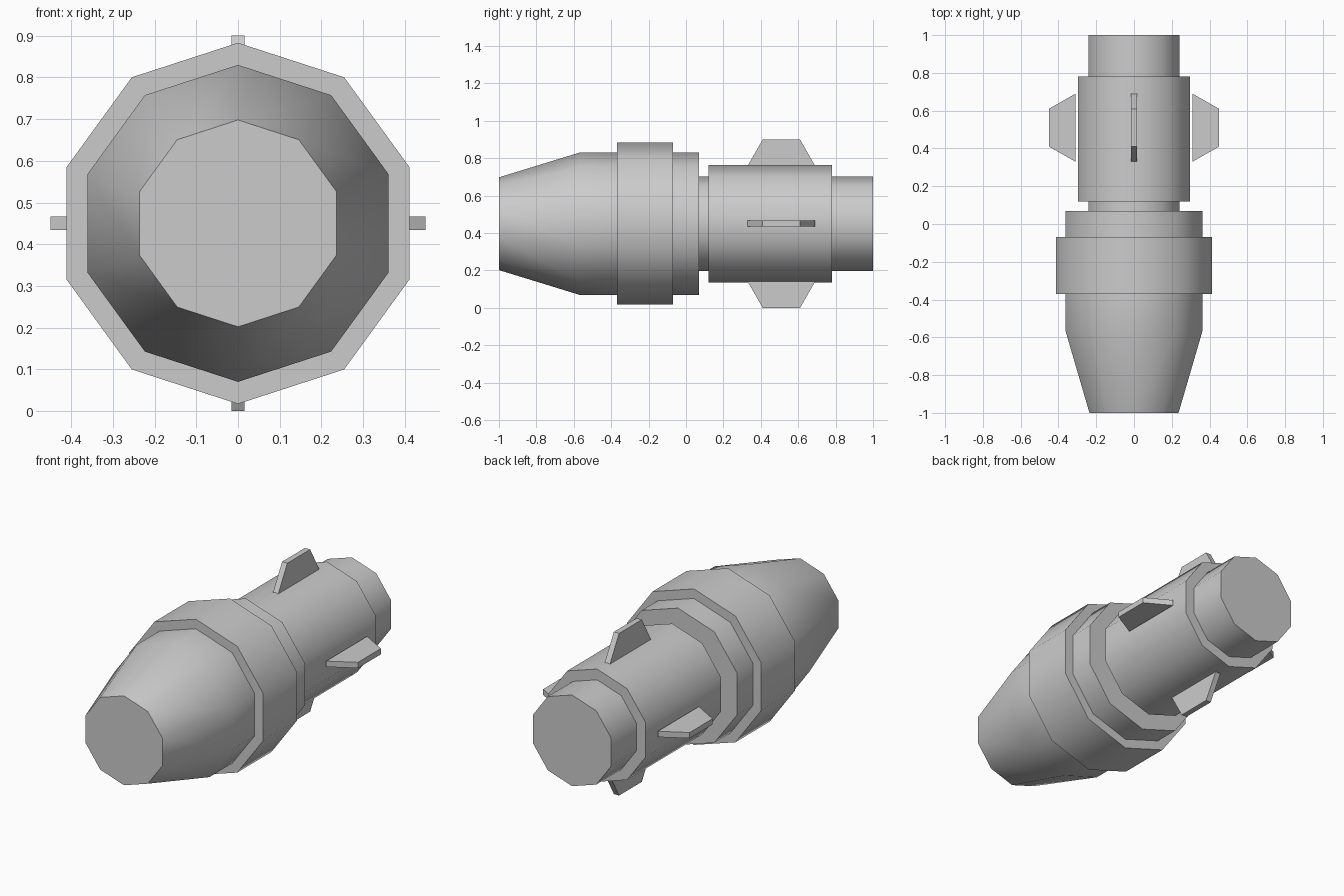
import bpy, bmesh
from math import sin, cos, pi, radians

if "Cube" in bpy.data.objects:
    bpy.data.objects.remove(bpy.data.objects["Cube"])

AXIS_Z = 0.45
SIDES = 10


def finish(name, bm, smooth):
    bmesh.ops.recalc_face_normals(bm, faces=bm.faces)
    mesh = bpy.data.meshes.new(name)
    bm.to_mesh(mesh)
    bm.free()
    obj = bpy.data.objects.new(name, mesh)
    bpy.context.collection.objects.link(obj)
    if smooth:
        bpy.ops.object.select_all(action='DESELECT')
        obj.select_set(True)
        bpy.context.view_layer.objects.active = obj
        bpy.ops.object.shade_smooth_by_angle(angle=radians(40))
    return obj


def lathe(name, profile):
    """Ten-sided closed body along y from (y, radius) points."""
    bm = bmesh.new()
    rings = [[bm.verts.new((r * sin(2 * pi * i / SIDES), y,
                            AXIS_Z + r * cos(2 * pi * i / SIDES)))
              for i in range(SIDES)] for y, r in profile]
    for a, b in zip(rings, rings[1:]):
        for i in range(SIDES):
            j = (i + 1) % SIDES
            bm.faces.new((a[i], a[j], b[j], b[i]))
    bm.faces.new(rings[0])
    bm.faces.new(rings[-1])
    return finish(name, bm, True)


def fin(name, angle):
    """Trapezoid plate pointing outwards at the given angle from up."""
    bm = bmesh.new()
    outline = [(0.33, 0.31), (0.69, 0.31), (0.61, 0.45), (0.41, 0.45)]
    s, c = sin(angle), cos(angle)
    sides = [[bm.verts.new((t * c + r * s, y, AXIS_Z - t * s + r * c))
              for y, r in outline] for t in (-0.016, 0.016)]
    for side in sides:
        bm.faces.new(side)
    for i in range(4):
        j = (i + 1) % 4
        bm.faces.new((sides[0][i], sides[0][j], sides[1][j], sides[1][i]))
    return finish(name, bm, False)


# Tapered nose, casing and raised band
lathe("front_casing", [(-1, 0.248), (-0.57, 0.38), (-0.37, 0.38), (-0.37, 0.433),
                       (-0.07, 0.433), (-0.07, 0.38), (0.07, 0.38)])

# Neck, thicker rear barrel and tail end
lathe("rear_barrel", [(0.07, 0.253), (0.12, 0.253), (0.12, 0.313),
                      (0.78, 0.313), (0.78, 0.253), (1, 0.253)])

# Four fins around the rear barrel
for k, side in enumerate(("top", "right", "bottom", "left")):
    fin("fin_" + side, k * pi / 2)
